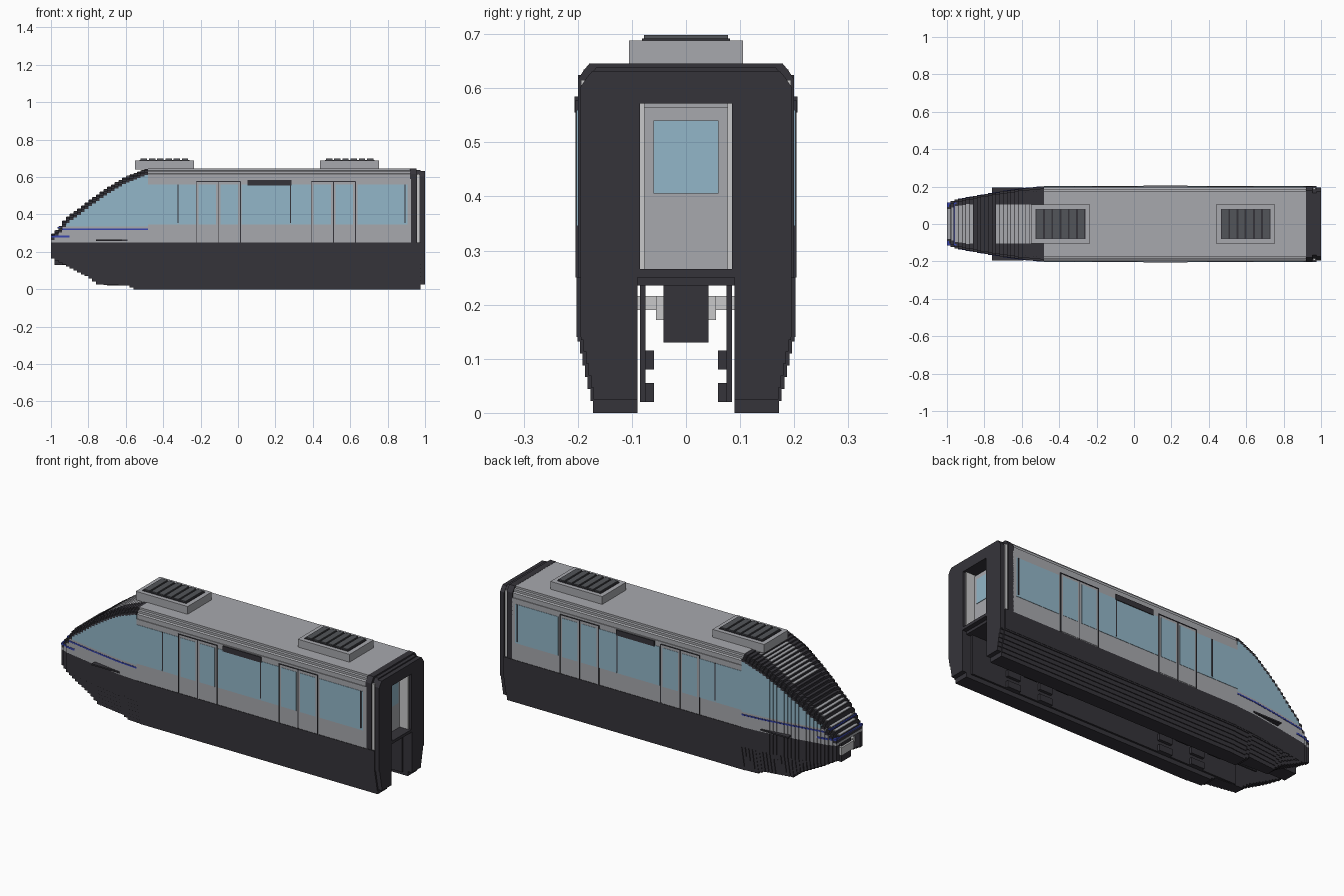
import bpy, bmesh

if "Cube" in bpy.data.objects:
    bpy.data.objects.remove(bpy.data.objects["Cube"])

def material(name, rgb):
    m = bpy.data.materials.new(name)
    m.diffuse_color = (*rgb, 1)
    m.use_nodes = True
    m.node_tree.nodes["Principled BSDF"].inputs["Base Color"].default_value = m.diffuse_color
    return m

GRAY = material("body gray", (0.39, 0.395, 0.42))
DARK = material("charcoal", (0.036, 0.034, 0.042))
GLASS = material("window blue", (0.29, 0.47, 0.58))
LOUVER = material("louver gray", (0.085, 0.09, 0.1))
BLUE = material("stripe blue", (0.04, 0.06, 0.42))
LIGHT = material("pale gray", (0.58, 0.58, 0.59))


class Part:
    """Collects prisms and boxes into one single-colour object."""
    def __init__(self, name, mat):
        self.name, self.mat, self.bm = name, mat, bmesh.new()

    def prism(self, pts, x0, x1):
        a = [self.bm.verts.new((x0, y, z)) for y, z in pts]
        b = [self.bm.verts.new((x1, y, z)) for y, z in pts]
        self.bm.faces.new(a)
        self.bm.faces.new(b[::-1])
        n = len(pts)
        for i in range(n):
            j = (i + 1) % n
            self.bm.faces.new((a[i], b[i], b[j], a[j]))

    def box(self, x0, x1, y0, y1, z0, z1):
        self.prism([(y0, z0), (y1, z0), (y1, z1), (y0, z1)], x0, x1)

    def pair(self, x0, x1, y0, y1, z0, z1):
        self.box(x0, x1, y0, y1, z0, z1)
        self.box(x0, x1, -y1, -y0, z0, z1)

    def done(self):
        bmesh.ops.recalc_face_normals(self.bm, faces=self.bm.faces)
        me = bpy.data.meshes.new(self.name)
        self.bm.to_mesh(me)
        self.bm.free()
        me.materials.append(self.mat)
        bpy.context.collection.objects.link(bpy.data.objects.new(self.name, me))


def lerp(table, x):
    for (xa, a), (xb, b) in zip(table, table[1:]):
        if x <= xb:
            return a + (b - a) * (x - xa) / (xb - xa)
    return table[-1][1]

def mirror(half):
    return half + [(-y, z) for y, z in reversed(half)]

def skirt(part, w, bot, x0, x1):
    """Both side skirts, with a stepped taper towards the bottom edge."""
    out, z = [(0.09, bot)], bot
    while z < 0.14:
        y = max(w * (0.85 + 0.15 * z / 0.14), 0.095)
        z2 = min(z + 0.022, 0.14)
        out += [(y, z), (y, z2)]
        z = z2
    out += [(w, z), (w, 0.25), (0.09, 0.25)]
    part.prism(out, x0, x1)
    part.prism([(-y, z) for y, z in out], x0, x1)

TOP = [(-1, .285), (-.95, .335), (-.92, .38), (-.85, .43), (-.8, .47),
       (-.7, .54), (-.6, .60), (-.5, .64), (-.48, .645)]
BOTTOM = [(-1, .17), (-.9, .115), (-.8, .065), (-.75, .025), (-.58, .02), (-.56, 0), (-.48, 0)]
WIDTH = [(-1, .11), (-.95, .13), (-.76, .165), (-.6, .19), (-.48, .2)]

# main carriage shell
shell = Part("carriage_shell", GRAY)
shell.prism(mirror([(.2, .25), (.2, .59), (.196, .59), (.196, .615), (.188, .62),
                    (.188, .632), (.176, .634), (.176, .645)]), -.48, .925)
shell.done()

lower = Part("lower_skirts", DARK)
skirt(lower, .2025, 0, -.48, .975)
skirt(lower, .195, .025, .975, 1.0)
lower.box(-.9, .975, -.09, .09, .235, .252)
lower.pair(-.7, .95, .075, .085, .02, .25)
lower.done()

# stepped nose, built slice by slice
nose_low = Part("nose_skirts", DARK)
nose_mid = Part("nose_panels", GRAY)
nose_glass = Part("nose_windows", GLASS)
nose_cap = Part("nose_edge", DARK)
tread = Part("nose_treads", GRAY)
tread_dark = Part("nose_windscreen", DARK)
stripe = Part("nose_stripes", BLUE)
N = 26
for i in range(N):
    x0 = -1 + i * 0.02
    x1, xm = x0 + 0.02, x0 + 0.01
    w, top, bot = lerp(WIDTH, xm), lerp(TOP, xm), lerp(BOTTOM, xm)
    skirt(nose_low, w, bot, x0, x1)
    shoulder = top - 0.032
    sill = min(.335, shoulder)
    nose_mid.box(x0, x1, -w, w, .25, sill)
    if shoulder > sill:
        nose_glass.box(x0, x1, -w, w, sill, shoulder)
    nose_cap.prism(mirror([(w, shoulder), (w, shoulder + .014), (w - .01, shoulder + .014),
                           (w - .01, shoulder + .024), (w - .022, shoulder + .024), (w - .022, top)]), x0, x1)
    t = tread_dark if -.87 < xm < -.73 else tread
    hw = w - .035 if xm < -.87 else .105
    t.box(x0 + .003, x1, -hw, hw, top - .005, top + .003)
    if x0 > -.95:
        stripe.pair(x0, x1, w - .01, w + .002, .316, .324)
    if x0 < -.9:
        stripe.pair(x0, x1, w - .01, w + .002, .278, .288)
stripe.box(-.964, -.95, -.115, .115, .325, .334)
stripe.box(-1, -.99, -.105, .105, .278, .291)
for p in (nose_low, nose_mid, nose_glass, nose_cap, tread, tread_dark, stripe):
    p.done()

fin = Part("nose_side_fins", DARK)
fin.pair(-.76, -.59, .155, .195, .258, .266)
fin.done()

# coupler and lamps under the nose
coupler = Part("coupler", DARK)
coupler.box(-.98, -.86, -.042, .042, .13, .24)
coupler.done()
lamps = Part("coupler_mount", LIGHT)
lamps.box(-.97, -.93, -.09, .09, .19, .216)
lamps.box(-.99, -.92, -.055, .055, .172, .216)
lamps.done()

# guide wheels inside the beam channel
guides = Part("guide_wheels", DARK)
for x in (-.45, -.25, .5, .7):
    for z in (.02, .08):
        guides.pair(x - .04, x + .04, .059, .078, z, z + .035)
guides.done()

# side windows between and within the doors
glass = Part("side_windows", GLASS)
for x0, x1 in ((-.48, -.322), (-.318, -.225), (.02, .278), (.282, .39), (.64, .905)):
    glass.pair(x0, x1, .198, .202, .345, .56)
for d in (-.105, .51):
    for s in (-1, 1):
        a, b = sorted((d + s * .012, d + s * .105))
        glass.pair(a, b, .198, .2035, .345, .56)
glass.done()

# door leaves and their dark seams
leaves = Part("door_leaves", GRAY)
seams = Part("door_seams", DARK)
for d in (-.105, .51):
    leaves.pair(d - .115, d + .115, .198, .202, .255, .573)
    for x in (d - .118, d, d + .118):
        seams.pair(x - .002, x + .002, .198, .204, .25, .577)
    seams.pair(d - .118, d + .118, .198, .204, .574, .578)
for x in (-.32, .28, .892):
    seams.pair(x - .003, x + .003, .198, .204, .355, .56)
leaves.done()
seams.done()

sign = Part("destination_boards", DARK)
sign.pair(.05, .285, .197, .206, .555, .585)
sign.done()

# roof units with louvers
units = Part("roof_units", GRAY)
bed = Part("louver_bed", DARK)
slats = Part("louver_slats", LOUVER)
for x in (-.393, .597):
    units.box(x - .158, x + .158, -.105, .105, .64, .688)
    bed.box(x - .133, x + .133, -.081, .081, .685, .692)
    for k in range(6):
        c = x - .11 + k * .044
        slats.box(c - .017, c + .017, -.078, .078, .69, .698)
for p in (units, bed, slats):
    p.done()

# rear gangway frame: two rings around a recessed door
frame = Part("gangway_frame", DARK)
for x0, x1, w, top in ((.92, .955, .2, .646), (.955, .975, .188, .638), (.975, 1.0, .195, .632)):
    for s in (1, -1):
        frame.prism([(s * y, z) for y, z in ((.085, .25), (w, .25), (w, top - .03),
                     (w - .012, top - .012), (w - .022, top), (.085, top))], x0, x1)
    frame.box(x0, x1, -.085, .085, .572, top)
frame.box(.92, 1.0, -.085, .085, .25, .266)
frame.done()
strip = Part("gangway_strips", LIGHT)
strip.pair(.956, .971, .185, .194, .25, .615)
strip.pair(.928, .985, .077, .086, .266, .572)
strip.done()
door = Part("end_door", GRAY)
door.box(.92, .935, -.078, .078, .266, .565)
door.done()
pane = Part("end_door_window", GLASS)
pane.box(.934, .938, -.06, .06, .405, .54)
pane.done()
